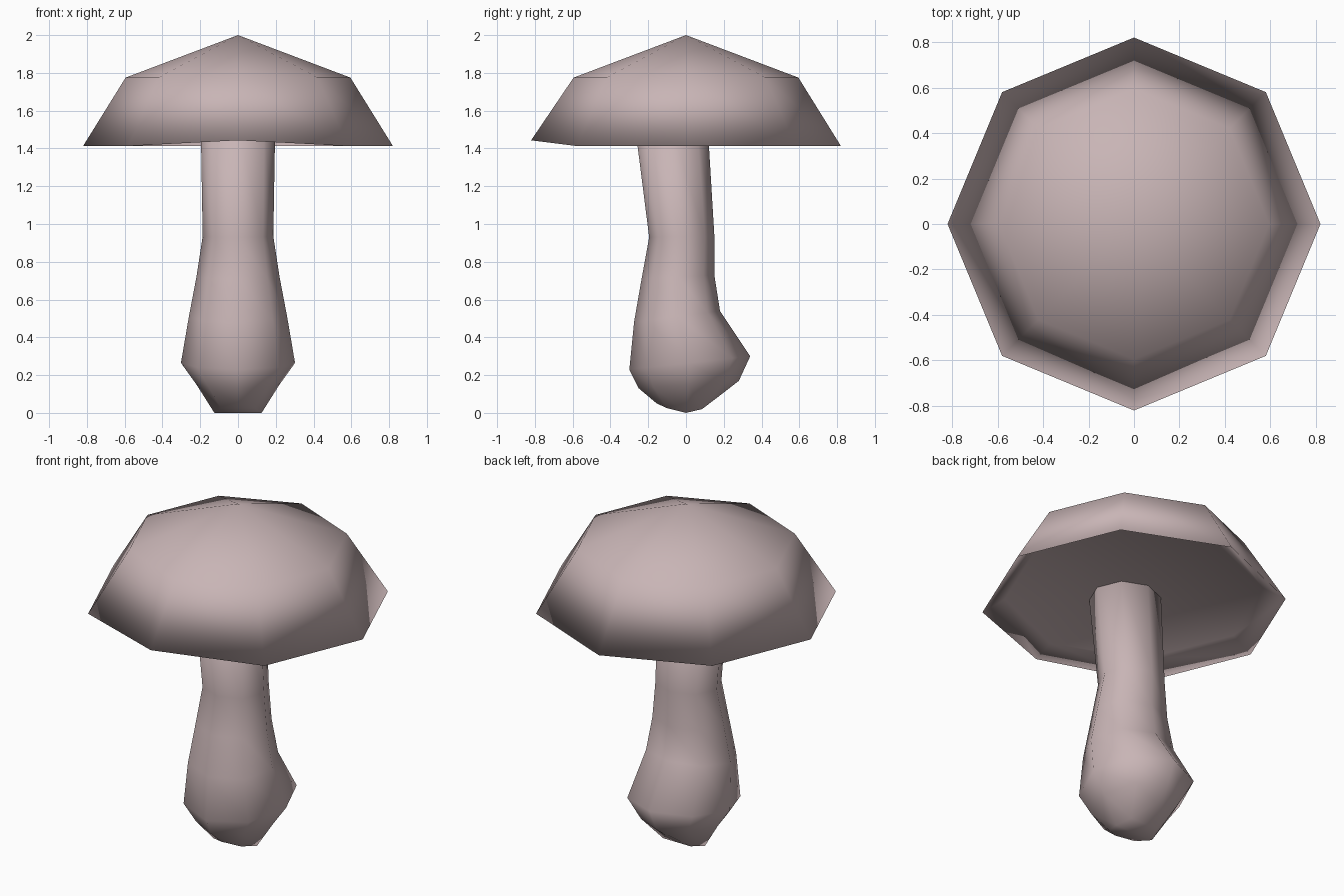
import bpy, bmesh, math

if "Cube" in bpy.data.objects:
    bpy.data.objects.remove(bpy.data.objects["Cube"])


def finish(name, bm, mat):
    """Turn a bmesh into a smooth-shaded object with one material."""
    bmesh.ops.recalc_face_normals(bm, faces=bm.faces)
    me = bpy.data.meshes.new(name)
    bm.to_mesh(me)
    bm.free()
    me.materials.append(mat)
    for p in me.polygons:
        p.use_smooth = True
    ob = bpy.data.objects.new(name, me)
    bpy.context.collection.objects.link(ob)
    return ob


def ring(bm, rx, yf, zf, yb, zb):
    """Octagon with corners on the axes, tilted from front to back."""
    out = []
    for i in range(8):
        a = i * math.pi / 4
        t = (math.sin(a) + 1) / 2
        out.append(bm.verts.new((rx * math.cos(a), yf + t * (yb - yf), zf + t * (zb - zf))))
    return out


def bridge(bm, a, b):
    n = len(a)
    for i in range(n):
        bm.faces.new((a[i], a[(i + 1) % n], b[(i + 1) % n], b[i]))


def fan(bm, loop, tip):
    for i in range(len(loop)):
        bm.faces.new((loop[i], loop[(i + 1) % len(loop)], tip))


pink = bpy.data.materials.new("dusty_pink")
pink.diffuse_color = (0.58, 0.46, 0.465, 1)
pink.use_nodes = True
pink.node_tree.nodes["Principled BSDF"].inputs["Base Color"].default_value = pink.diffuse_color

# Cap: octagonal dome with a recessed underside
bm = bmesh.new()
shoulder, rim, recess = [ring(bm, r, -r, z, r, z)
                         for r, z in ((0.595, 1.775), (0.82, 1.413), (0.70, 1.487))]
rim[6].co.z = 1.443  # front corner is slightly lifted
fan(bm, shoulder, bm.verts.new((0, 0, 2)))
bridge(bm, shoulder, rim)
bridge(bm, rim, recess)
fan(bm, recess, bm.verts.new((0, 0, 1.487)))
finish("cap", bm, pink)

# Stem: octagonal rings; (half width, front y, front z, back y, back z)
bm = bmesh.new()
rings = [ring(bm, *r) for r in (
    (0.197, -0.27, 1.52, 0.115, 1.52),
    (0.187, -0.195, 0.93, 0.15, 0.94),
    (0.22, -0.235, 0.71, 0.15, 0.73),
    (0.26, -0.275, 0.48, 0.18, 0.54),
    (0.302, -0.30, 0.23, 0.34, 0.30),
    (0.22, -0.25, 0.13, 0.28, 0.17))]
bm.faces.new(rings[0])

# Rounded bottom: a small octagon whose front and back curl upwards
base = [bm.verts.new(c) for c in (
    (0.125, 0, 0), (0.09, 0.085, 0.02), (0, 0.19, 0.1), (-0.09, 0.085, 0.02),
    (-0.125, 0, 0), (-0.09, -0.1, 0.025), (0, -0.155, 0.05), (0.09, -0.1, 0.025))]
rings.append(base)
for a, b in zip(rings, rings[1:]):
    bridge(bm, a, b)
for ids in ((1, 2, 3), (0, 1, 3, 4), (7, 0, 4, 5), (6, 7, 5)):
    bm.faces.new([base[i] for i in ids])
finish("stem", bm, pink)
